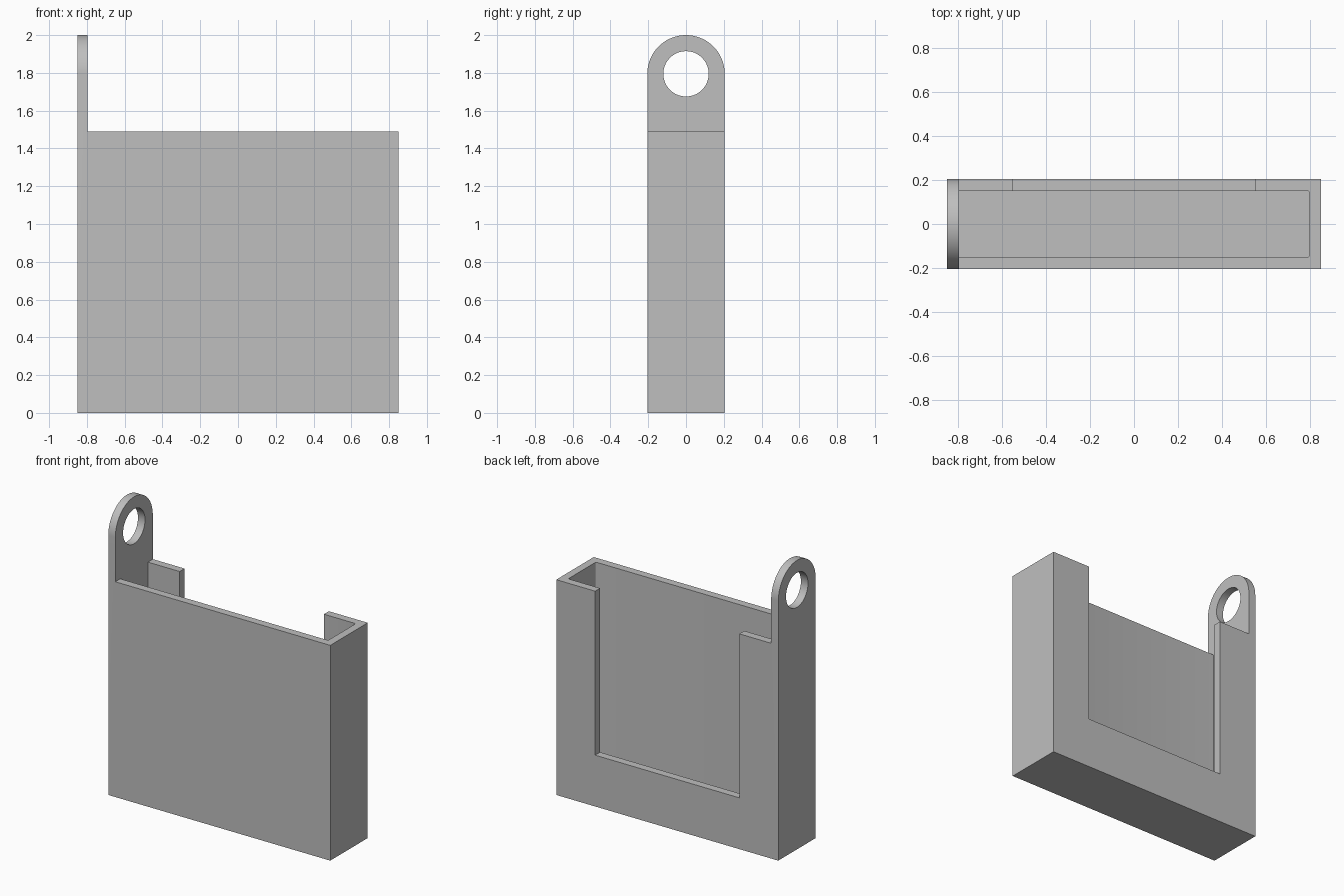
import bpy
import bmesh
from math import sin, cos, pi, radians

cube = bpy.data.objects.get("Cube")
if cube:
    bpy.data.objects.remove(cube, do_unlink=True)

# Main sizes
HALF_X, HALF_Y = 0.85, 0.205
WALL = 0.054
BODY_TOP, EYE_Z = 1.49, 1.795
INNER_X, INNER_Y = HALF_X - WALL, HALF_Y - WALL
SILL, WINDOW_X = 0.355, 0.552
OVER = 0.2

grey = bpy.data.materials.new("plain grey")
grey.use_nodes = True
grey.diffuse_color = (0.52, 0.52, 0.52, 1)
grey.node_tree.nodes["Principled BSDF"].inputs["Base Color"].default_value = grey.diffuse_color


def prism(name, profile, x0, x1):
    """Extrude a (y, z) outline along x."""
    bm = bmesh.new()
    face = bm.faces.new([bm.verts.new((x0, y, z)) for y, z in profile])
    out = bmesh.ops.extrude_face_region(bm, geom=[face])
    for v in out["geom"]:
        if isinstance(v, bmesh.types.BMVert):
            v.co.x = x1
    bmesh.ops.recalc_face_normals(bm, faces=bm.faces[:])
    mesh = bpy.data.meshes.new(name)
    bm.to_mesh(mesh)
    bm.free()
    mesh.materials.append(grey)
    obj = bpy.data.objects.new(name, mesh)
    bpy.context.collection.objects.link(obj)
    return obj


def box(name, x0, x1, y0, y1, z0, z1):
    return prism(name, [(y0, z0), (y1, z0), (y1, z1), (y0, z1)], x0, x1)


def arc(radius, start, end, steps):
    angles = [start + (end - start) * i / steps for i in range(steps + 1)]
    return [(radius * cos(a), EYE_Z + radius * sin(a)) for a in angles]


# Round-topped block that the holder is cut from
holder = prism("holder_with_hanging_tab",
               [(-HALF_Y, 0), (HALF_Y, 0)] + arc(HALF_Y, 0, pi, 48),
               -HALF_X, HALF_X)

# Cutters: space beside the tab, pocket, back window, hanging hole
trim = box("tab_trim_cutter", -INNER_X, HALF_X + OVER,
           -HALF_Y - OVER, HALF_Y + OVER, BODY_TOP, 2 + OVER)
pocket = box("pocket_cutter", -INNER_X, INNER_X, -INNER_Y, INNER_Y, WALL, 2 + OVER)
window = box("window_cutter", -WINDOW_X, WINDOW_X, 0, HALF_Y + OVER, SILL, 2 + OVER)
hole = prism("hole_cutter", arc(0.12, 0, 2 * pi, 64)[:-1], -HALF_X - OVER, -INNER_X + OVER)

# Slightly rounded far corners of the pocket
bm = bmesh.new()
bm.from_mesh(pocket.data)
corners = [e for e in bm.edges
           if all(v.co.x > 0 for v in e.verts)
           and abs(e.verts[0].co.z - e.verts[1].co.z) > 1]
bmesh.ops.bevel(bm, geom=corners, offset=0.008, segments=3, profile=0.5, affect='EDGES')
bm.to_mesh(pocket.data)
bm.free()

bpy.ops.object.select_all(action='DESELECT')
holder.select_set(True)
bpy.context.view_layer.objects.active = holder
for cutter in (trim, pocket, window, hole):
    cutter.hide_render = True
    mod = holder.modifiers.new(cutter.name, 'BOOLEAN')
    mod.operation = 'DIFFERENCE'
    mod.solver = 'EXACT'
    mod.object = cutter
    bpy.ops.object.modifier_apply(modifier=mod.name)
    bpy.data.objects.remove(cutter, do_unlink=True)

bpy.ops.object.shade_smooth_by_angle(angle=radians(35))
